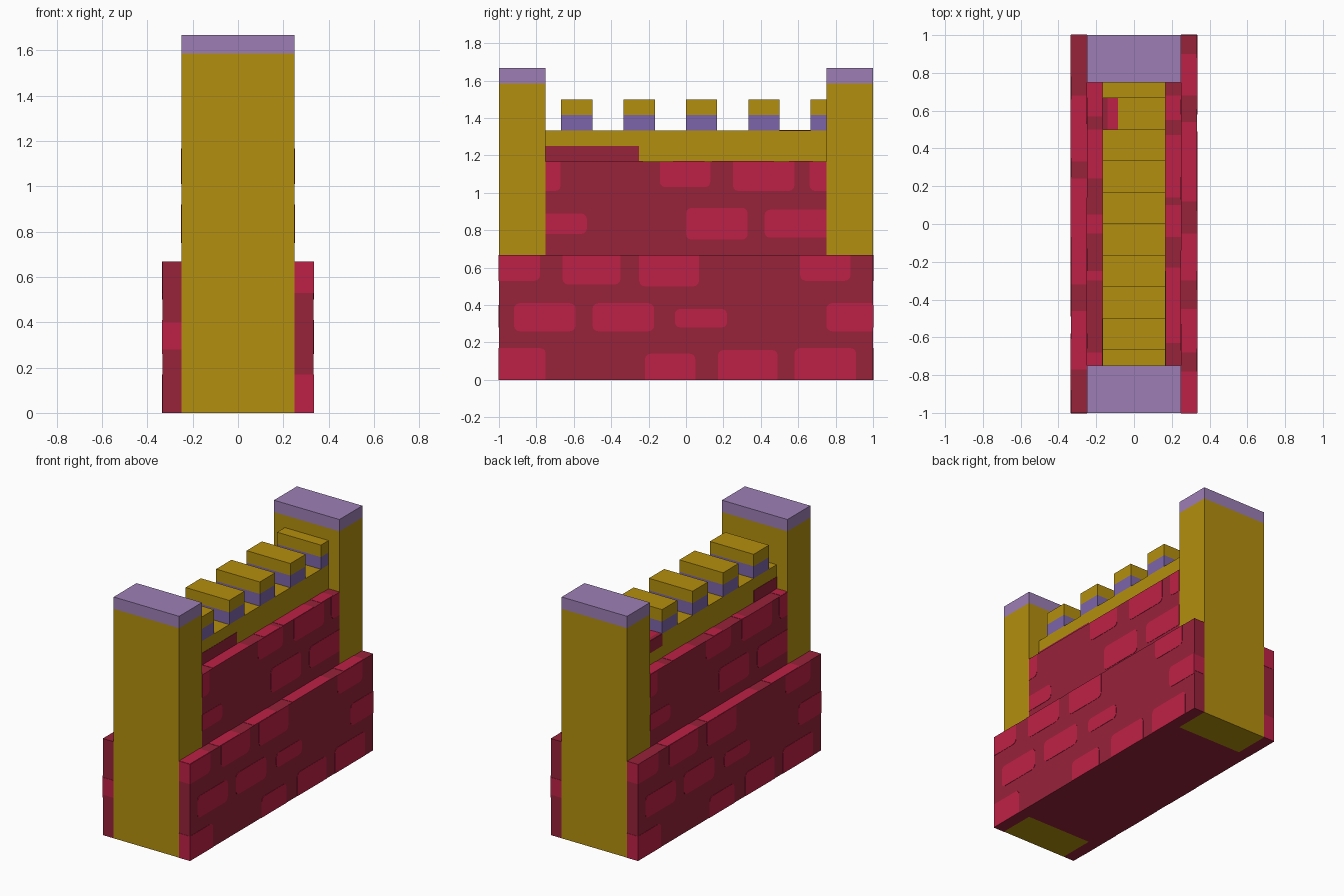
import bpy, bmesh, math
from mathutils import Vector

cube = bpy.data.objects.get("Cube")
if cube:
    bpy.data.objects.remove(cube, do_unlink=True)


def material(name, rgb):
    lin = [(c / 255 / 12.92) if c < 11 else ((c / 255 + 0.055) / 1.055) ** 2.4 for c in rgb]
    m = bpy.data.materials.new(name)
    m.use_nodes = True
    m.diffuse_color = (*lin, 1)
    m.node_tree.nodes["Principled BSDF"].inputs["Base Color"].default_value = (*lin, 1)
    return m


GOLD = material("gold", (180, 143, 14))
DARK = material("dark_red", (151, 34, 58))
LIGHT = material("light_red", (190, 33, 70))
LILAC = material("lilac", (157, 127, 181))
VIOLET = material("violet", (124, 101, 170))


def finish(name, bm, mat):
    mesh = bpy.data.meshes.new(name)
    bmesh.ops.recalc_face_normals(bm, faces=bm.faces)
    bm.to_mesh(mesh)
    bm.free()
    mesh.materials.append(mat)
    ob = bpy.data.objects.new(name, mesh)
    bpy.context.collection.objects.link(ob)
    return ob


def box(name, x, y, z, mat):
    """Box from (low, high) pairs."""
    bm = bmesh.new()
    bmesh.ops.create_cube(bm, size=1)
    for v in bm.verts:
        v.co = [r[0] if c < 0 else r[1] for c, r in zip(v.co, (x, y, z))]
    return finish(name, bm, mat)


def plates(name, rects, bounds, place, normal, mat, radius=0.03, thick=0.002):
    """Thin rectangles; corners are rounded unless they touch the wall edge."""
    u0, u1, v0, v1 = bounds
    bm = bmesh.new()
    for a, b, c, d in rects:
        pts = []
        for i, (u, v, su, sv) in enumerate(((a, c, 1, 1), (b, c, -1, 1), (b, d, -1, -1), (a, d, 1, -1))):
            inside = u0 < u < u1 and v0 < v < v1
            if not inside or radius == 0:
                pts.append((u, v))
                continue
            for k in range(4):
                t = math.pi * (1 + i / 2 + k / 6)
                pts.append((u + radius * (su + math.cos(t)), v + radius * (sv + math.sin(t))))
        face = bm.faces.new([bm.verts.new(place(*p)) for p in pts])
        new = bmesh.ops.extrude_face_region(bm, geom=[face])["geom"]
        for v in new:
            if isinstance(v, bmesh.types.BMVert):
                v.co += Vector(normal) * thick
    return finish(name, bm, mat)


# Brick layouts as (y low, y high, z low, z high)
BASE_BRICKS = [
    (-1, -.75, 0, .17), (-.22, .05, 0, .14), (.17, .49, 0, .16), (.58, .91, 0, .17),
    (-.92, -.59, .26, .41), (-.5, -.17, .26, .41), (-.06, .22, .28, .38), (.75, 1, .26, .41),
    (-1, -.78, .53, .667), (-.66, -.35, .51, .667), (-.25, .07, .5, .667), (.61, .88, .53, .667)]
WALL_BRICKS = [
    (-.75, -.53, .78, .89), (0, .33, .75, .92), (.42, .75, .76, .91),
    (-.75, -.67, 1.01, 1.167), (-.14, .13, 1.03, 1.167), (.25, .58, 1.01, 1.167), (.66, .75, 1.01, 1.167)]

# Light stretches on top of the base and wall ledges
BASE_TOP = {1: [(.68, .9), (.12, .54), (-.3, -.05), (-.68, -.45), (-1, -.78)],
            -1: [(.33, .68), (-.32, .24), (-.77, -.46)]}
WALL_TOP = {1: [(.55, .68), (.14, .47), (-.07, .1), (-.63, -.23)],
            -1: [(.57, .75), (.24, .5), (-.05, .05), (-.3, -.25), (-.75, -.68)]}

# Main wall and base slabs
box("main_wall", (-.25, .25), (-.75, .75), (0, 1.167), DARK)
for s, side in ((1, "left"), (-1, "right")):
    box(side + "_base_slab", sorted((s * .25, s * .333)), (-1, 1), (0, .667), DARK)
    plates(side + "_base_bricks", BASE_BRICKS, (-1, 1, 0, .667),
           lambda u, v: (s * .333, s * u, v), (s, 0, 0), LIGHT)
    plates(side + "_wall_bricks", WALL_BRICKS, (-.75, .75, .667, 1.167),
           lambda u, v: (s * .25, s * u, v), (s, 0, 0), LIGHT)

    # Ledge tops
    for name, spans, inner, outer, z in (("base", BASE_TOP[s], .25, .333, .667),
                                         ("wall", WALL_TOP[s], .167, .25, 1.167)):
        plates(f"{side}_{name}_ledge_bricks", [(a, b, inner, outer) for a, b in spans],
               (-1, 1, inner, outer), lambda u, v: (s * v, u, z), (0, 0, 1), LIGHT, 0)

    # Slab ends
    for e in (-1, 1):
        spans = [(0, .17), (.53, .667)] if s * e < 0 else [(.28, .4)]
        plates(f"{side}_slab_end_bricks", [(.25, .333, a, b) for a, b in spans], (.25, .333, 0, .667),
               lambda u, v: (s * u, e, v), (0, e, 0), LIGHT, 0)

# End towers with caps
for s, end in ((-1, "front"), (1, "back")):
    span = sorted((s * .75, s))
    box(end + "_tower", (-.25, .25), span, (0, 1.585), GOLD)
    box(end + "_tower_cap", (-.25, .25), span, (1.585, 1.667), LILAC)

# Parapet and merlons
box("parapet", (-.167, .167), (-.75, .75), (1.167, 1.333), GOLD)
for i in range(5):
    y = -.667 + i / 3
    span = (y, min(y + .167, .75))
    box("merlon_band", (-.167, .167), span, (1.333, 1.417), VIOLET)
    box("merlon", (-.167, .167), span, (1.417, 1.5), GOLD)

# Painted patches on the parapet
FULL = (-1, 1, 0, 2)
plates("left_parapet_patch", [(-.75, -.25, 1.167, 1.25)], FULL,
       lambda u, v: (.167, u, v), (1, 0, 0), DARK, 0)
plates("right_parapet_patches", [(-.75, -.5, 1.167, 1.25), (.5, .667, 1.25, 1.333)], FULL,
       lambda u, v: (-.167, u, v), (-1, 0, 0), DARK, 0)
for name, lo, hi, mat in (("dark", -.167, -.14, DARK), ("light", -.14, -.085, LIGHT)):
    plates(name + "_parapet_top_patch", [(lo, hi, .5, .667)], (-1, 1, -1, 1),
           lambda u, v: (u, v, 1.333), (0, 0, 1), mat, 0)
